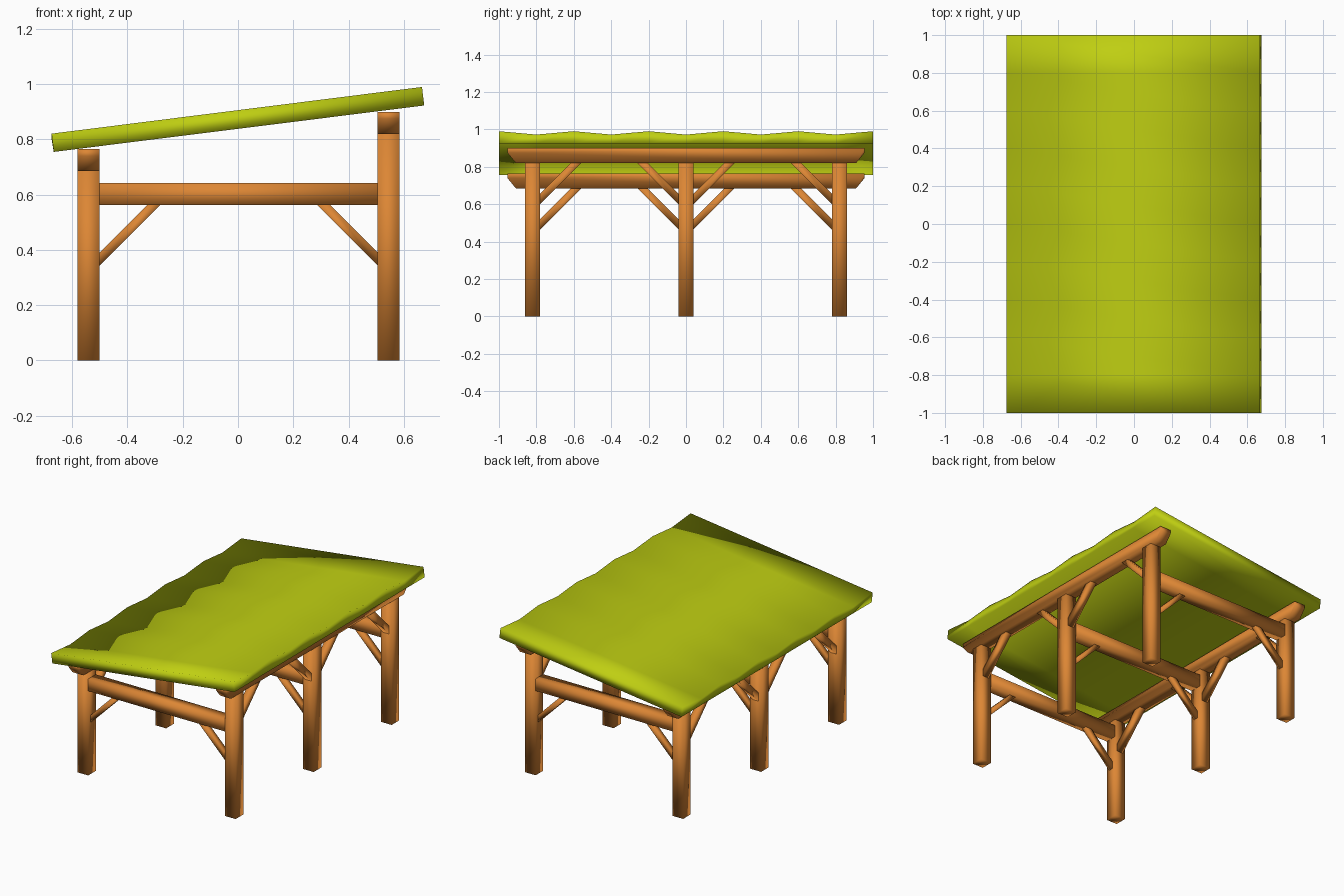
import bpy, bmesh

if "Cube" in bpy.data.objects:
    bpy.data.objects.remove(bpy.data.objects["Cube"])

def material(name, rgb):
    m = bpy.data.materials.new(name)
    m.diffuse_color = (*rgb, 1)
    m.use_nodes = True
    m.node_tree.nodes["Principled BSDF"].inputs["Base Color"].default_value = m.diffuse_color
    return m

WOOD = material("wood", (0.72, 0.24, 0.035))
GREEN = material("canopy_green", (0.52, 0.62, 0.006))

def make(name, bm, mat):
    bmesh.ops.recalc_face_normals(bm, faces=bm.faces[:])
    for f in bm.faces:
        f.smooth = True
    me = bpy.data.meshes.new(name)
    bm.to_mesh(me)
    bm.free()
    me.materials.append(mat)
    ob = bpy.data.objects.new(name, me)
    bpy.context.collection.objects.link(ob)

def prism(name, profile, axis, centre, width):
    """Extrude a (horizontal, z) profile along the x or y axis."""
    bm = bmesh.new()
    rings = []
    for d in (centre - width / 2, centre + width / 2):
        rings.append([bm.verts.new((d, h, z) if axis == 'x' else (h, d, z))
                      for h, z in profile])
    a, b = rings
    bm.faces.new(a)
    bm.faces.new(b)
    n = len(a)
    for i in range(n):
        bm.faces.new((a[i], a[(i + 1) % n], b[(i + 1) % n], b[i]))
    make(name, bm, WOOD)

def brace(name, start, direction, top, axis, centre, width, reach, thick):
    """45 degree strut from a post face up to the underside of a beam."""
    prism(name, [(start, top - reach), (start + direction * reach, top),
                 (start + direction * (reach - thick), top),
                 (start, top - reach + thick)], axis, centre, width)

T = 0.08
BAYS = (-0.82, 0.0, 0.82)

# posts, long beams and their side braces
for side, x, top in (("low", -0.541, 0.685), ("high", 0.545, 0.82)):
    for i, y in enumerate(BAYS):
        prism(f"{side}_post_{i}", [(y - T/2, 0), (y + T/2, 0),
                                   (y + T/2, top), (y - T/2, top)], 'x', x, T)
        for s in (-1, 1):
            if y * s <= 0:
                brace(f"{side}_side_brace_{i}_{s}", y + s * T/2, s, top,
                      'x', x, 0.045, 0.22, 0.055)
    prism(f"{side}_long_beam", [(-0.91, top), (0.91, top), (0.955, top + 0.055),
                                (0.955, top + T), (-0.955, top + T),
                                (-0.955, top + 0.055)], 'x', x, T)

# cross beams with braces at both ends
for i, y in enumerate(BAYS):
    prism(f"cross_beam_{i}", [(-0.501, 0.562), (0.505, 0.562),
                              (0.505, 0.642), (-0.501, 0.642)], 'y', y, T)
    brace(f"cross_brace_low_{i}", -0.501, 1, 0.562, 'y', y, 0.035, 0.218, 0.047)
    brace(f"cross_brace_high_{i}", 0.505, -1, 0.562, 'y', y, 0.035, 0.218, 0.047)

# sloping roof with a rippled top
bm = bmesh.new()
rows = []
for i in range(11):
    y = -1 + 0.2 * i
    dip = 0.018 * (i % 2)
    rows.append([bm.verts.new(p) for p in (
        (-0.667, y, 0.755), (0.674, y, 0.923),
        (0.666, y, 0.99 - dip), (-0.675, y, 0.821 - dip))])
for a, b in zip(rows, rows[1:]):
    for k in range(4):
        bm.faces.new((a[k], a[(k + 1) % 4], b[(k + 1) % 4], b[k]))
bm.faces.new(rows[0])
bm.faces.new(rows[-1])
make("roof", bm, GREEN)
